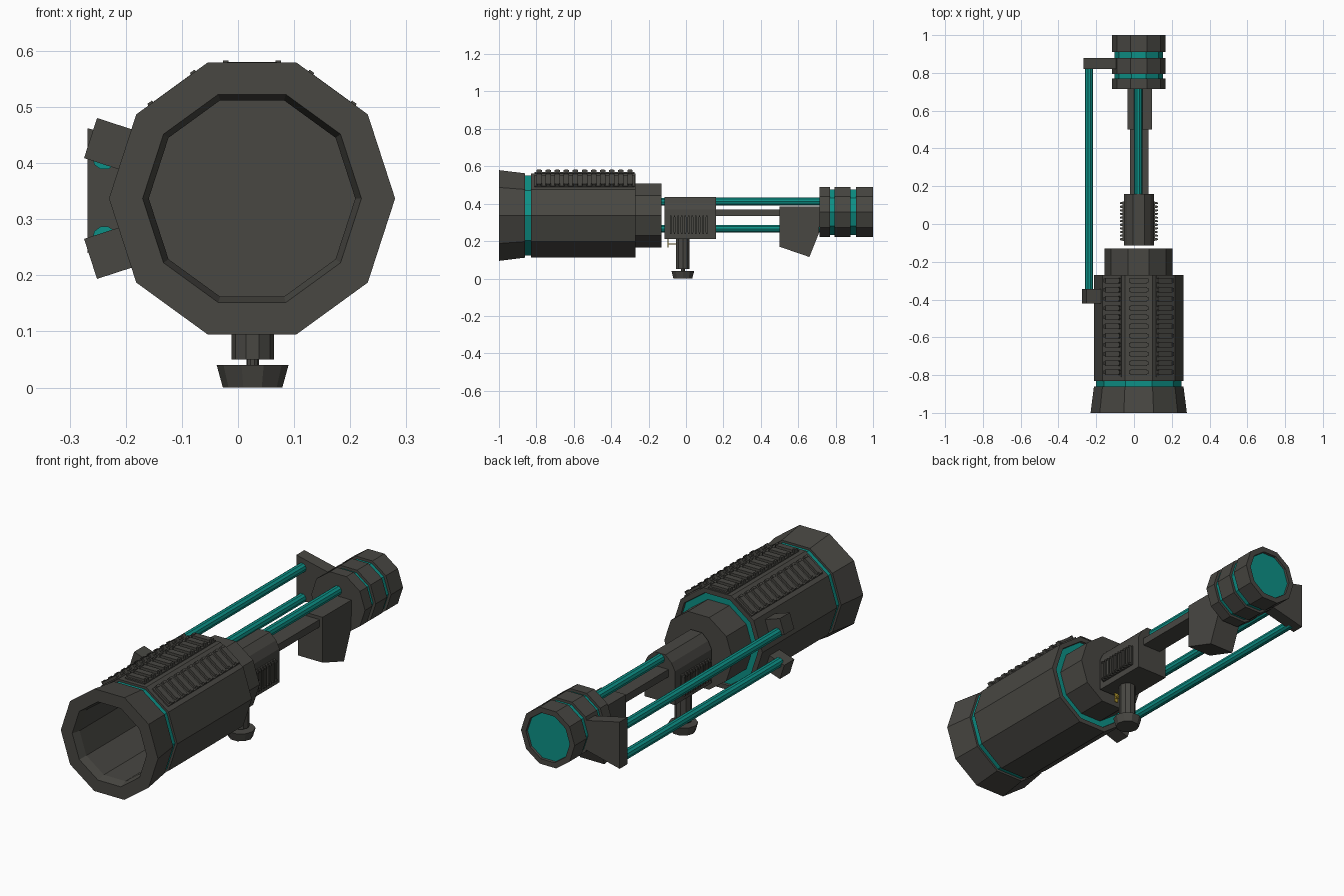
import bpy, bmesh, math
from mathutils import Matrix, Vector

if "Cube" in bpy.data.objects:
    bpy.data.objects.remove(bpy.data.objects["Cube"])


def material(name, rgb):
    m = bpy.data.materials.new(name)
    m.diffuse_color = (*rgb, 1)
    m.use_nodes = True
    m.node_tree.nodes["Principled BSDF"].inputs["Base Color"].default_value = m.diffuse_color
    return m


DARK = material("dark_metal", (0.065, 0.063, 0.055))
TEAL = material("teal_glow", (0.004, 0.28, 0.24))
GOLD = material("gold", (0.5, 0.35, 0.03))
CX, CZ = 0.025, 0.337          # main barrel axis


def finish(name, bm, mat):
    bmesh.ops.recalc_face_normals(bm, faces=bm.faces)
    me = bpy.data.meshes.new(name)
    bm.to_mesh(me)
    bm.free()
    me.materials.append(mat)
    ob = bpy.data.objects.new(name, me)
    bpy.context.collection.objects.link(ob)
    return ob


def lathe(name, profile, origin, mat, axis="Y", sides=10):
    """Revolve (radius, position) points around an axis; r = 0 ends close it."""
    bm = bmesh.new()
    rings = []
    for r, t in profile:
        ring = []
        for i in range(1 if r == 0 else sides):
            a = math.tau * i / sides
            c, s = r * math.cos(a), r * math.sin(a)
            p = Vector((c, t, s)) if axis == "Y" else Vector((c, s, t))
            ring.append(bm.verts.new(p + Vector(origin)))
        rings.append(ring)
    for a, b in zip(rings, rings[1:]):
        for i in range(sides):
            j = (i + 1) % sides
            quad = [a[i % len(a)], a[j % len(a)], b[j % len(b)], b[i % len(b)]]
            bm.faces.new(list(dict.fromkeys(quad)))
    return finish(name, bm, mat)


def cylinder(name, r, t0, t1, origin, mat, axis="Y", sides=10):
    return lathe(name, [(0, t0), (r, t0), (r, t1), (0, t1)], origin, mat, axis, sides)


def add_box(bm, lo, hi, mat=Matrix()):
    lo, hi = Vector(lo), Vector(hi)
    m = mat @ Matrix.Translation((lo + hi) / 2) @ Matrix.Diagonal((*(hi - lo), 1))
    bmesh.ops.create_cube(bm, size=1, matrix=m)


def box(name, lo, hi, color=DARK, mat=Matrix()):
    bm = bmesh.new()
    add_box(bm, lo, hi, mat)
    return finish(name, bm, color)


def extrude(name, pts, a, b, plane, mat=DARK):
    """Prism from a 2D outline: 'YZ' runs along x, 'XZ' runs along y."""
    bm = bmesh.new()
    place = (lambda p, t: (t, *p)) if plane == "YZ" else (lambda p, t: (p[0], t, p[1]))
    lo = [bm.verts.new(place(p, a)) for p in pts]
    hi = [bm.verts.new(place(p, b)) for p in pts]
    bm.faces.new(lo)
    bm.faces.new(hi)
    for i in range(len(pts)):
        j = (i + 1) % len(pts)
        bm.faces.new((lo[i], lo[j], hi[j], hi[i]))
    return finish(name, bm, mat)


def grille(name, mat, width, y0, y1, count, height):
    """Base plate, slats and end studs; local z points outward."""
    bm = bmesh.new()
    w = width / 2
    add_box(bm, (-w, y0, -0.004), (w, y1, height * 0.3), mat)
    pitch = (y1 - y0) / count
    for i in range(count):
        y = y0 + pitch * (i + 0.5)
        add_box(bm, (-w * 0.85, y - pitch * 0.3, 0), (w * 0.85, y + pitch * 0.3, height * 0.85), mat)
        for s in (-1, 1):
            e = sorted((s * w, s * w * 0.8))
            add_box(bm, (e[0], y - pitch * 0.2, 0), (e[1], y + pitch * 0.2, height), mat)
    return finish(name, bm, DARK)


def facing(deg, dist, center=(CX, CZ)):
    """Frame sitting on a side of the barrel whose normal is at this angle."""
    return (Matrix.Translation((center[0], 0, center[1]))
            @ Matrix.Rotation(math.radians(90 - deg), 4, "Y")
            @ Matrix.Translation((0, 0, dist)))


# Main barrel: flared muzzle with bore, teal band, body, rear collar
C = (CX, 0, CZ)
lathe("muzzle", [(0, -0.5), (0.184, -0.5), (0.184, -0.96), (0.195, -1), (0.255, -1),
                 (0.237, -0.86), (0.2, -0.86)], C, DARK)
lathe("muzzle_band", [(0.19, -0.862), (0.226, -0.862), (0.226, -0.828), (0.19, -0.828)], C, TEAL)
lathe("barrel_body", [(0.19, -0.83), (0.237, -0.83), (0.237, -0.27), (0.214, -0.27),
                      (0.205, -0.31), (0, -0.31)], C, DARK)
lathe("rear_glow_ring", [(0.17, -0.32), (0.209, -0.32), (0.212, -0.28), (0.17, -0.28)], C, TEAL)
cylinder("rear_collar", 0.18, -0.31, -0.13, C, DARK)

# Three cooling grilles along the top sides
for n, deg in (("right", 54), ("top", 90), ("left", 126)):
    grille("barrel_grille_" + n, facing(deg, 0.225), 0.104, -0.81, -0.275, 11, 0.021)

# Receiver block with rounded top and side grilles
half = [(0.08, 0.21), (0.08, 0.37), (0.062, 0.405), (0.03, 0.435)]
RX = 0.026
outline = [(RX + x, z) for x, z in half] + [(RX - x, z) for x, z in reversed(half)]
extrude("receiver", outline, -0.115, 0.16, "XZ")
for n, deg in (("right", 0), ("left", 180)):
    grille("receiver_grille_" + n, facing(deg, 0.08, (RX, 0.288)), 0.098, -0.09, 0.12, 11, 0.02)

# Spine bar, rear fin and centre rod
box("spine_bar", (-0.02, 0.1, 0.335), (0.078, 0.55, 0.37))
extrude("rear_fin", [(0.5, 0.385), (0.72, 0.385), (0.71, 0.24), (0.66, 0.115), (0.5, 0.17)],
        -0.035, 0.094, "YZ")
cylinder("centre_rod", 0.022, 0.1, 0.73, (0.022, 0, 0.412), TEAL)

# Rear tank: grey rings over a teal core with a teal end cap
T = (0.025, 0, 0.355)
cylinder("tank_core", 0.128, 0.73, 0.95, T, TEAL)
for i, (a, b) in enumerate(((0.715, 0.77), (0.795, 0.88))):
    cylinder(f"tank_ring_{i}", 0.141, a, b, T, DARK)
lathe("tank_end_ring", [(0.12, 0.91), (0.141, 0.91), (0.141, 1.0), (0.115, 1.0), (0.112, 0.985),
                        (0.112, 0.94)], T, DARK)
cylinder("tank_end_cap", 0.114, 0.94, 0.99, T, TEAL)

# Left side rods with front tabs and a shared rear bracket
for n, deg, s in (("upper", 162, 1), ("lower", 198, -1)):
    t0, t1 = sorted((s * 0.051, s * -0.024))
    box("rod_tab_" + n, (t0, -0.42, -0.01), (t1, -0.345, 0.082), DARK, facing(deg, 0.225))
    cylinder("side_rod_" + n, 0.022, -0.36, 0.84, (-0.238, 0, 0.338 + s * 0.072), TEAL)
extrude("rod_bracket", [(-0.268, 0.24), (-0.268, 0.462), (-0.06, 0.415), (-0.06, 0.29)],
        0.82, 0.88, "XZ")

# Grip stem, neck and foot knob
G = (0.026, -0.017, 0)
cylinder("grip_stem", 0.038, 0.05, 0.22, G, DARK, "Z")
cylinder("grip_neck", 0.011, 0.035, 0.055, G, DARK, "Z")
lathe("grip_knob", [(0, 0), (0.053, 0), (0.064, 0.04), (0, 0.04)], G, DARK, "Z")

# Trigger
extrude("trigger", [(-0.1, 0.165), (-0.094, 0.165), (-0.094, 0.182), (-0.05, 0.182), (-0.05, 0.188),
                    (-0.094, 0.188), (-0.094, 0.212), (-0.1, 0.212)], 0.018, 0.034, "YZ", GOLD)
